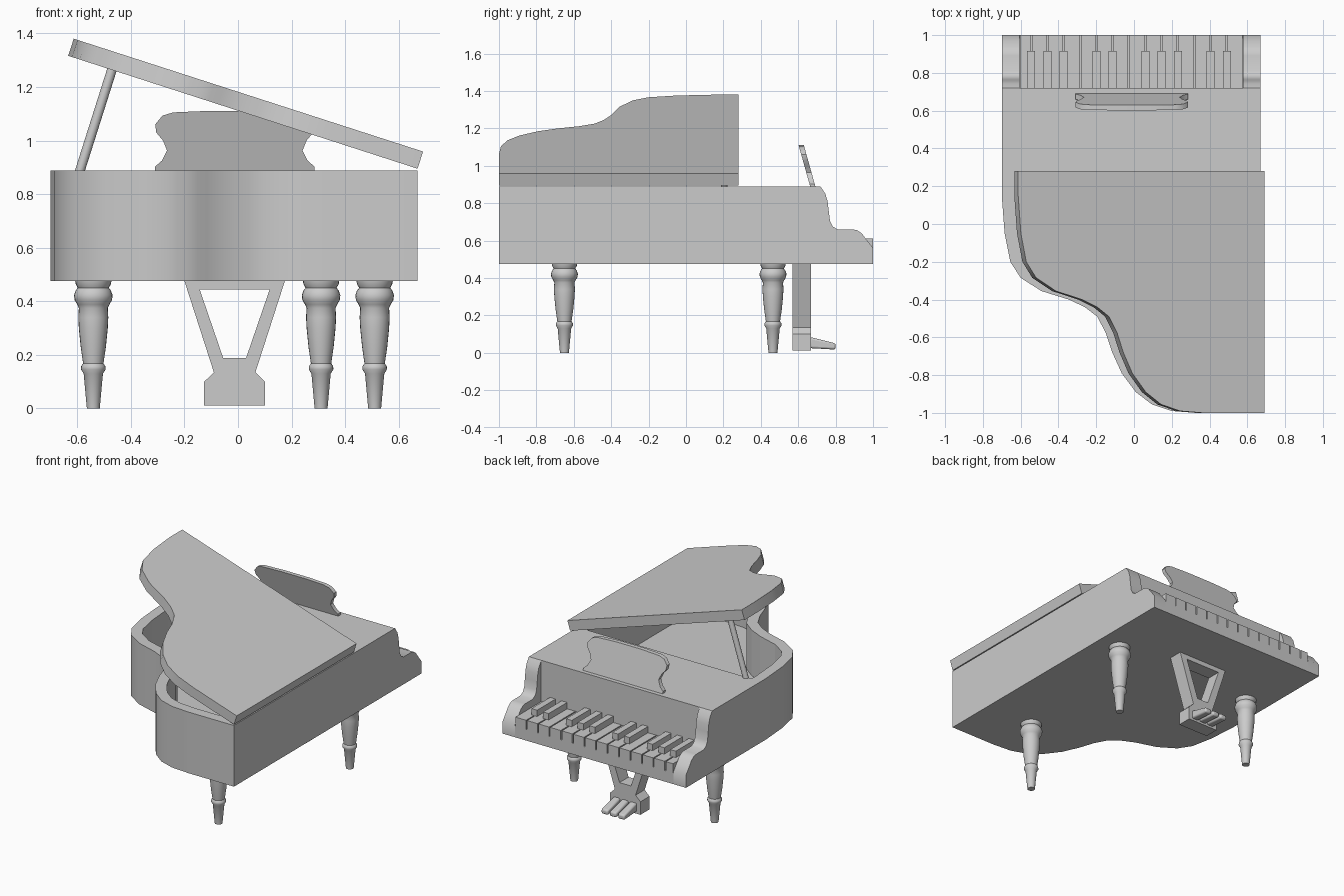
import bpy, bmesh, math
from mathutils import Vector, Matrix

if "Cube" in bpy.data.objects:
    bpy.data.objects.remove(bpy.data.objects["Cube"])


def finish(name, bm, smooth=True):
    bmesh.ops.recalc_face_normals(bm, faces=bm.faces[:])
    me = bpy.data.meshes.new(name)
    bm.to_mesh(me)
    bm.free()
    ob = bpy.data.objects.new(name, me)
    bpy.context.collection.objects.link(ob)
    bpy.ops.object.select_all(action='DESELECT')
    ob.select_set(True)
    bpy.context.view_layer.objects.active = ob
    if smooth:
        bpy.ops.object.shade_smooth_by_angle(angle=math.radians(38))
    return ob


def prism(name, loops, c0, c1, place=lambda a, b, c: (a, b, c), smooth=True):
    """Extrude a 2D outline (first loop) with optional holes, then place it in space."""
    bm = bmesh.new()
    edges = []
    for loop in loops:
        vs = [bm.verts.new((a, b, c0)) for a, b in loop]
        edges += [bm.edges.new((vs[i - 1], vs[i])) for i in range(len(vs))]
    if len(loops) == 1:
        bm.faces.new(bm.verts[:])
    else:
        bmesh.ops.triangle_fill(bm, use_beauty=True, edges=edges, normal=(0, 0, 1))
    ext = bmesh.ops.extrude_face_region(bm, geom=bm.faces[:], use_keep_orig=True)
    for v in [g for g in ext['geom'] if isinstance(g, bmesh.types.BMVert)]:
        v.co.z = c1
    for v in bm.verts:
        v.co = Vector(place(*v.co))
    return finish(name, bm, smooth)


def box(name, x0, x1, y0, y1, z0, z1):
    return prism(name, [[(x0, y0), (x1, y0), (x1, y1), (x0, y1)]], z0, z1, smooth=False)


def inset(pts, d):
    """Offset a counter-clockwise outline inwards."""
    out = []
    for i, p in enumerate(pts):
        p, a, b = Vector(p), Vector(pts[i - 1]), Vector(pts[(i + 1) % len(pts)])
        u, w = (p - a).normalized(), (b - p).normalized()
        n1, n2 = Vector((-u.y, u.x)), Vector((-w.y, w.x))
        out.append(tuple(p + (n1 + n2) * d / (1 + n1.dot(n2))))
    return out


side_map = lambda a, b, c: (c, a, b)      # (y, z) profile swept along x
front_map = lambda a, b, c: (a, c, b)     # (x, z) profile swept along y

# Curved case outline, counter-clockwise from the straight treble of the tail
bend = [(-0.70, 0.15), (-0.685, -0.05), (-0.655, -0.20), (-0.60, -0.285), (-0.49, -0.355),
        (-0.345, -0.40), (-0.26, -0.44), (-0.195, -0.49), (-0.15, -0.575), (-0.115, -0.68),
        (-0.065, -0.79), (0.01, -0.89), (0.095, -0.955), (0.20, -0.99), (0.33, -1.0)]


def outline(y):
    return [(-0.70, y)] + bend + [(0.67, -1.0), (0.67, y)]


# Case with hollow interior
case = prism("case", [outline(0.72)], 0.475, 0.888)
cutter = prism("case_cutter", [inset(outline(0.27), 0.07)], 0.58, 1.0, smooth=False)
cutter.hide_render = True
mod = case.modifiers.new("hollow", 'BOOLEAN')
mod.object, mod.operation, mod.solver = cutter, 'DIFFERENCE', 'EXACT'
bpy.context.view_layer.objects.active = case
bpy.ops.object.modifier_apply(modifier="hollow")
bpy.data.objects.remove(cutter)

# Scrolled cheeks either side of the keyboard
cheek = [(0.72, 0.475), (1.0, 0.475), (1.0, 0.56), (0.965, 0.605), (0.94, 0.638), (0.915, 0.655),
         (0.89, 0.66), (0.81, 0.66), (0.785, 0.675), (0.77, 0.705), (0.763, 0.76), (0.757, 0.81),
         (0.745, 0.85), (0.72, 0.888)]
prism("left_cheek", [cheek], -0.70, -0.607, side_map)
prism("right_cheek", [cheek], 0.578, 0.67, side_map)

# Keyboard
box("key_bed", -0.607, 0.578, 0.72, 1.0, 0.475, 0.55)
pitch, first = 0.0864, -0.545
for k in range(14):
    x1 = first + k * pitch
    x0 = max(x1 - pitch, -0.607)
    box("white_key", x0 + 0.004, x1 - 0.004, 0.72, 1.0, 0.55, 0.612)
for k in (0, 1, 2, 4, 5, 7, 8, 9, 11, 12):
    x = first + k * pitch
    box("black_key", x - 0.021, x + 0.021, 0.72, 0.917, 0.57, 0.655)

# Raised lid, hinged on the straight side
t = math.atan2(0.42, 1.3)
prism("lid", [outline(0.28)], 0, 0.067, lambda a, b, c: (
    0.67 + (a - 0.67) * math.cos(t) + c * math.sin(t), b,
    0.895 - (a - 0.67) * math.sin(t) + c * math.cos(t)))

# Lid prop
p0, p1 = Vector((-0.597, 0.205, 0.865)), Vector((-0.468, 0.205, 1.272))
d = p1 - p0
bm = bmesh.new()
bmesh.ops.create_cone(bm, cap_ends=True, segments=16, radius1=0.018, radius2=0.018, depth=d.length,
                      matrix=Matrix.Translation((p0 + p1) / 2) @ d.to_track_quat('Z', 'Y').to_matrix().to_4x4())
finish("lid_prop", bm)

# Music desk, half profile mirrored and leaned back
half = [(0.297, 0.885), (0.297, 0.903), (0.272, 0.925), (0.253, 0.963), (0.268, 1.0), (0.293, 1.03),
        (0.297, 1.06), (0.27, 1.093), (0.23, 1.105), (0.09, 1.111)]
desk = [(x - 0.012, z) for x, z in half] + [(-x - 0.012, z) for x, z in reversed(half)]
prism("music_desk", [desk], 0, 0.028, lambda a, b, c: (a, 0.665 + c - (b - 0.885) * 0.28, b))

# Turned legs
leg = [(0, 0.478), (0.068, 0.478), (0.066, 0.465), (0.058, 0.45), (0.066, 0.44), (0.072, 0.423),
       (0.070, 0.405), (0.060, 0.388), (0.054, 0.375), (0.056, 0.34), (0.054, 0.30), (0.047, 0.23),
       (0.038, 0.168), (0.045, 0.158), (0.046, 0.146), (0.036, 0.13), (0.024, 0), (0, 0)]
for name, x, y in (("front_left_leg", -0.54, 0.465), ("front_right_leg", 0.51, 0.465),
                   ("back_leg", 0.31, -0.65)):
    bm = bmesh.new()
    vs = [bm.verts.new((r, 0, z)) for r, z in leg]
    es = [bm.edges.new(p) for p in zip(vs, vs[1:])]
    bmesh.ops.spin(bm, geom=vs + es, axis=(0, 0, 1), cent=(0, 0, 0), steps=24, angle=math.tau)
    bmesh.ops.remove_doubles(bm, verts=bm.verts[:], dist=1e-4)
    bmesh.ops.translate(bm, verts=bm.verts[:], vec=(x, y, 0))
    finish(name, bm)

# Pedal lyre with open centre
lyre = [(-0.20, 0.476), (-0.09, 0.135), (-0.126, 0.10), (-0.126, 0.012), (0.101, 0.012),
        (0.101, 0.10), (0.065, 0.135), (0.175, 0.476)]
hole = [(-0.143, 0.444), (-0.055, 0.188), (0.03, 0.188), (0.118, 0.444)]
prism("pedal_lyre", [lyre, hole], 0.57, 0.667, front_map, smooth=False)

# Three pedals
pedal = [(0.66, 0.025), (0.80, 0.017), (0.80, 0.05), (0.66, 0.085)]
for i in (-1, 0, 1):
    x = -0.012 + i * 0.062
    ob = prism("pedal", [pedal], x - 0.025, x + 0.025, side_map)
    bev = ob.modifiers.new("round", 'BEVEL')
    bev.width, bev.segments = 0.01, 2
